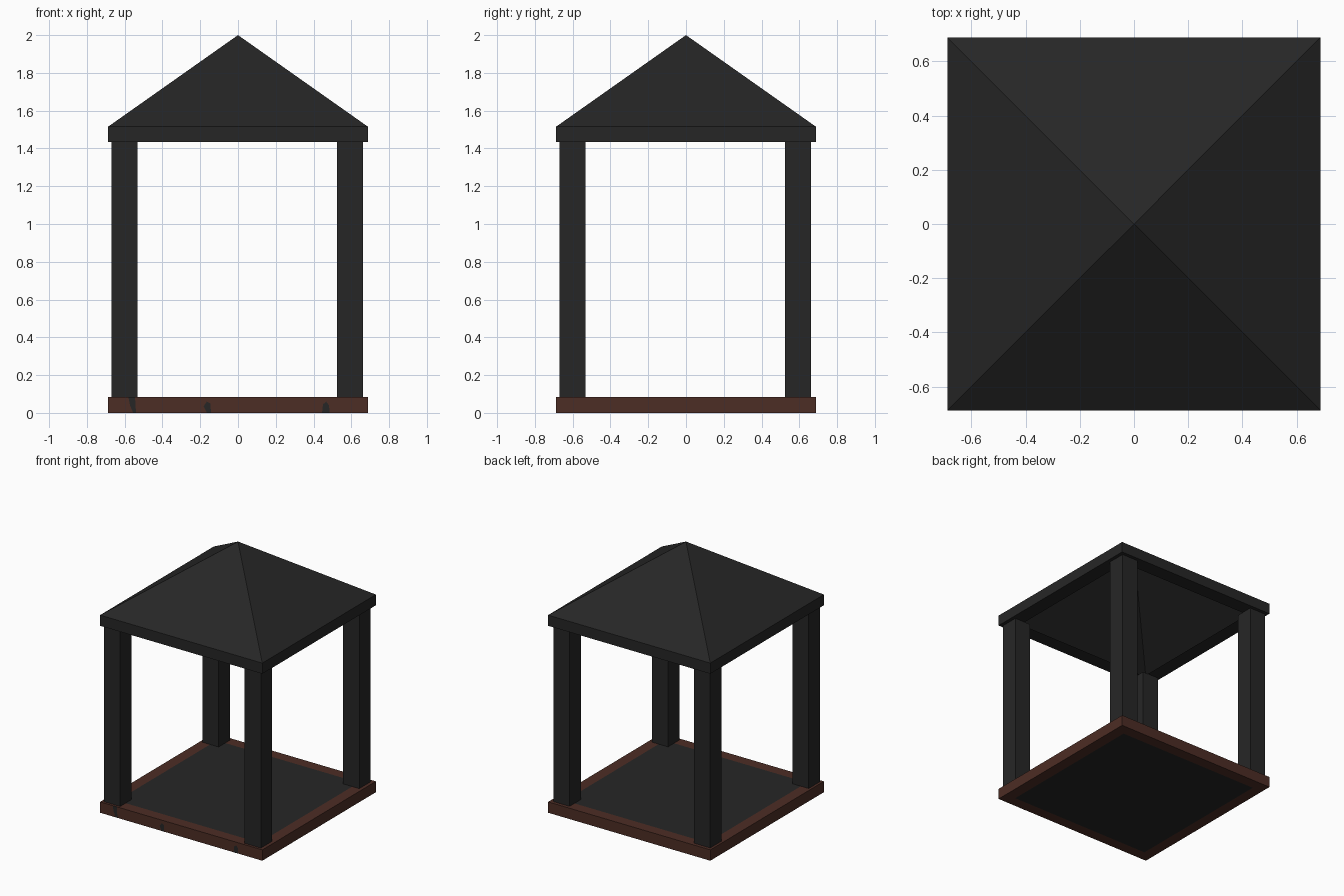
import bpy, bmesh

if "Cube" in bpy.data.objects:
    bpy.data.objects.remove(bpy.data.objects["Cube"])

def material(name, rgb):
    m = bpy.data.materials.new(name)
    m.diffuse_color = (*rgb, 1)
    m.use_nodes = True
    m.node_tree.nodes["Principled BSDF"].inputs["Base Color"].default_value = m.diffuse_color
    return m

CHARCOAL = material("charcoal", (0.0195, 0.0195, 0.0195))
BROWN = material("dark brown wood", (0.073, 0.026, 0.018))

def add_object(name, bm, mats):
    me = bpy.data.meshes.new(name)
    bm.to_mesh(me)
    bm.free()
    for m in mats:
        me.materials.append(m)
    ob = bpy.data.objects.new(name, me)
    bpy.context.collection.objects.link(ob)
    return ob

def box(x0, x1, y0, y1, z0, z1):
    bm = bmesh.new()
    bmesh.ops.create_cube(bm, size=1)
    for v in bm.verts:
        v.co = ((x0 + x1) / 2 + v.co.x * (x1 - x0),
                (y0 + y1) / 2 + v.co.y * (y1 - y0),
                (z0 + z1) / 2 + v.co.z * (z1 - z0))
    bm.normal_update()
    return bm

def end_faces(bm, sign):
    return [f for f in bm.faces if f.normal.z * sign > 0.9]

W = 0.688          # half width of base and roof
BASE_TOP, EAVE, RIM_TOP, APEX = 0.083, 1.433, 1.515, 2.0

# base: brown rim with a dark floor panel above and below
bm = box(-W, W, -W, W, 0, BASE_TOP)
for sign in (1, -1):
    panel = end_faces(bm, sign)
    bmesh.ops.inset_individual(bm, faces=panel, thickness=0.12)
    panel[0].material_index = 1
add_object("base", bm, [BROWN, CHARCOAL])

# dark wear marks on the front edge of the base
for i, (pts) in enumerate((
        [(-0.555, 0), (-0.54, 0), (-0.545, 0.083), (-0.58, 0.083), (-0.572, 0.04)],
        [(-0.165, 0), (-0.143, 0), (-0.146, 0.05), (-0.165, 0.06), (-0.182, 0.035)],
        [(0.445, 0), (0.485, 0), (0.482, 0.04), (0.467, 0.06), (0.45, 0.045)])):
    bm = bmesh.new()
    bm.faces.new([bm.verts.new((x, -W - 0.001, z)) for x, z in pts])
    add_object(f"wear_mark_{i + 1}", bm, [CHARCOAL])

# four corner posts
for yn, cy in (("front", -0.6), ("back", 0.593)):
    for xn, cx in (("left", -0.6), ("right", 0.593)):
        r = 0.069
        bm = box(cx - r, cx + r, cy - r, cy + r, BASE_TOP, EAVE)
        add_object(f"{yn}_{xn}_post", bm, [CHARCOAL])

# roof: rim band rising to a pyramid, hollow from underneath
bm = box(-W, W, -W, W, EAVE, RIM_TOP)
opening = end_faces(bm, -1)
bmesh.ops.inset_individual(bm, faces=opening, thickness=0.158)
top = end_faces(bm, 1)
bmesh.ops.delete(bm, geom=opening, context='FACES_ONLY')
poked = bmesh.ops.poke(bm, faces=top)
poked["verts"][0].co.z = APEX
add_object("roof", bm, [CHARCOAL])
